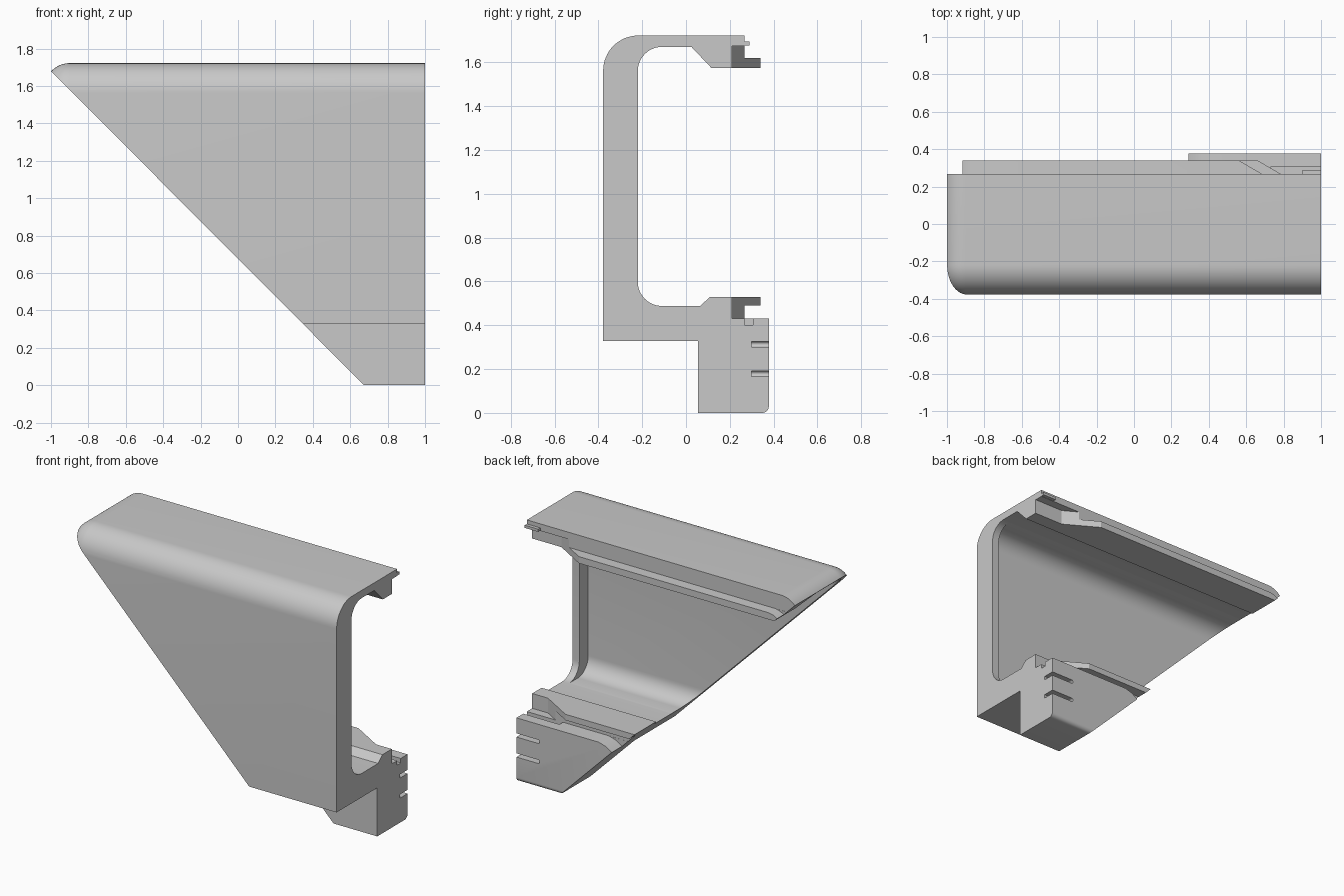
import bpy, bmesh, math
from mathutils import Vector

if "Cube" in bpy.data.objects:
    bpy.data.objects.remove(bpy.data.objects["Cube"])

grey = bpy.data.materials.new("plain grey")
grey.use_nodes = True
colour = (0.58, 0.58, 0.58, 1)
grey.diffuse_color = colour
grey.node_tree.nodes["Principled BSDF"].inputs["Base Color"].default_value = colour


def arc(cx, cz, r, start, end, steps=12):
    """Points on an arc, angles in degrees."""
    angles = [math.radians(start + (end - start) * i / steps) for i in range(steps + 1)]
    return [(cx + r * math.cos(a), cz + r * math.sin(a)) for a in angles]


def finish(name, bm):
    """Turn a bmesh into a grey object."""
    bmesh.ops.recalc_face_normals(bm, faces=bm.faces)
    mesh = bpy.data.meshes.new(name)
    bm.to_mesh(mesh)
    bm.free()
    obj = bpy.data.objects.new(name, mesh)
    bpy.context.collection.objects.link(obj)
    mesh.materials.append(grey)
    return obj


def prism(name, points, axis, low, high):
    """Closed outline extruded along one axis."""
    place = {"x": lambda p: (low, p[0], p[1]),
             "y": lambda p: (p[0], low, p[1]),
             "z": lambda p: (p[0], p[1], low)}[axis]
    way = Vector([(high - low) * (axis == a) for a in "xyz"])
    bm = bmesh.new()
    face = bm.faces.new([bm.verts.new(place(p)) for p in points])
    top = bmesh.ops.extrude_face_region(bm, geom=[face])["geom"]
    bmesh.ops.translate(bm, vec=way, verts=[v for v in top if isinstance(v, bmesh.types.BMVert)])
    return finish(name, bm)


def rounded_envelope():
    """Outer skin, drawn in towards the -x tip by a quarter-round fillet."""
    fillet = 0.134
    stations = [(1.2, 0)]
    for i in range(11):
        a = math.radians(6 * i)
        stations.append((-0.9 - fillet * math.sin(a), fillet * (1 - math.cos(a))))
    bm = bmesh.new()
    rings = []
    for x, inset in stations:
        outline = [(0.6, -0.1), (0.6, 1.722 - inset)]
        outline += arc(-0.218, 1.562, 0.16 - inset, 90, 180, 16)
        outline.append((-0.378 + inset, -0.1))
        rings.append([bm.verts.new((x, y, z)) for y, z in outline])
    for a, b in zip(rings, rings[1:]):
        for i in range(len(a)):
            j = (i + 1) % len(a)
            bm.faces.new((a[i], a[j], b[j], b[i]))
    bm.faces.new(rings[0])
    bm.faces.new(rings[-1])
    return finish("rounded_envelope", bm)


def carve(target, cutter, operation="DIFFERENCE"):
    """Apply a boolean and discard the cutter."""
    cutter.hide_render = True
    mod = target.modifiers.new("carve", "BOOLEAN")
    mod.operation, mod.object, mod.solver = operation, cutter, "EXACT"
    bpy.context.view_layer.objects.active = target
    bpy.ops.object.modifier_apply(modifier=mod.name)
    bpy.data.objects.remove(cutter)


def box(name, x0, x1, y0, y1, z0, z1):
    return prism(name, [(y0, z0), (y1, z0), (y1, z1), (y0, z1)], "x", x0, x1)


# C-shaped channel section with hooked lips and a lower block, oversized outside
section = (
    [(-0.5, 0.327), (0.055, 0.327), (0.055, 0)]
    + arc(0.348, 0.03, 0.03, -90, 0, 6)
    + [(0.378, 0.43), (0.267, 0.43), (0.267, 0.49), (0.34, 0.49), (0.34, 0.53),
       (0.11, 0.53), (0.065, 0.488)]
    + arc(-0.11, 0.598, 0.11, 270, 180)
    + arc(-0.11, 1.56, 0.11, 180, 90)
    + [(0.025, 1.67), (0.115, 1.575), (0.34, 1.575), (0.34, 1.62), (0.267, 1.62),
       (0.267, 1.9), (-0.5, 1.9)]
)
bracket = prism("channel_bracket", section, "x", -1.1, 1)
carve(bracket, rounded_envelope(), "INTERSECT")

# Thinner wall behind the end rim, with a pocket in the rim
hollow = arc(-0.205, 0.599, 0.11, 270, 180) + arc(-0.205, 1.559, 0.11, 180, 90)
hollow += [(-0.1, 1.669), (-0.1, 0.489)]
carve(bracket, prism("wall_hollow", hollow, "x", -1.3, 0.95))
carve(bracket, box("rim_pocket", 0.9, 0.98, -0.314, -0.265, 1.27, 1.55))

# Slanted ends of the two lips
for name, shift, z0, z1 in (("upper", 0, 1.5, 1.675), ("lower", 0.1, 0.43, 0.6)):
    outline = [(0.458 + shift, 0.4), (0.783 + shift, 0.21), (1.1, 0.21), (1.1, 0.4)]
    carve(bracket, prism(name + "_lip_cut", outline, "z", z0, z1))

# Block slots with round ends, and the notch in its top
for z in (0.178, 0.313):
    slot = arc(0.84, z, 0.0125, 90, 270, 8) + [(1.1, z - 0.0125), (1.1, z + 0.0125)]
    carve(bracket, prism("block_slot", slot, "y", 0.3, 0.5))
carve(bracket, box("top_notch", 0.73, 1.1, 0.267, 0.305, 0.4, 0.45))

# Rounded tips of the block's upper edge and the upper lip
block_tip = [(0.2, 0.385), (0.29, 0.385), (0.335, 0.415), (0.39, 0.431), (0.39, 0.46), (0.2, 0.46)]
carve(bracket, prism("block_tip_cut", block_tip, "y", 0.268, 0.5))
lip_tip = [(-1.2, 1.595), (-0.92, 1.595), (-0.89, 1.612), (-0.85, 1.621), (-0.85, 1.64), (-1.2, 1.64)]
carve(bracket, prism("lip_tip_cut", lip_tip, "y", 0.268, 0.5))

# Diagonal trim
trim = [(0.675, -0.001), (1.2, -0.001), (1.2, 1.88), (-1.2, 1.88)]
carve(bracket, prism("diagonal_trim", trim, "y", -1, 1), "INTERSECT")

# Small ledge under the top edge
ledge = box("top_ledge", 0.9, 1, 0.255, 0.29, 1.677, 1.695)

for obj in (bracket, ledge):
    bpy.ops.object.select_all(action="DESELECT")
    obj.select_set(True)
    bpy.context.view_layer.objects.active = obj
    bpy.ops.object.shade_smooth_by_angle(angle=math.radians(25))
